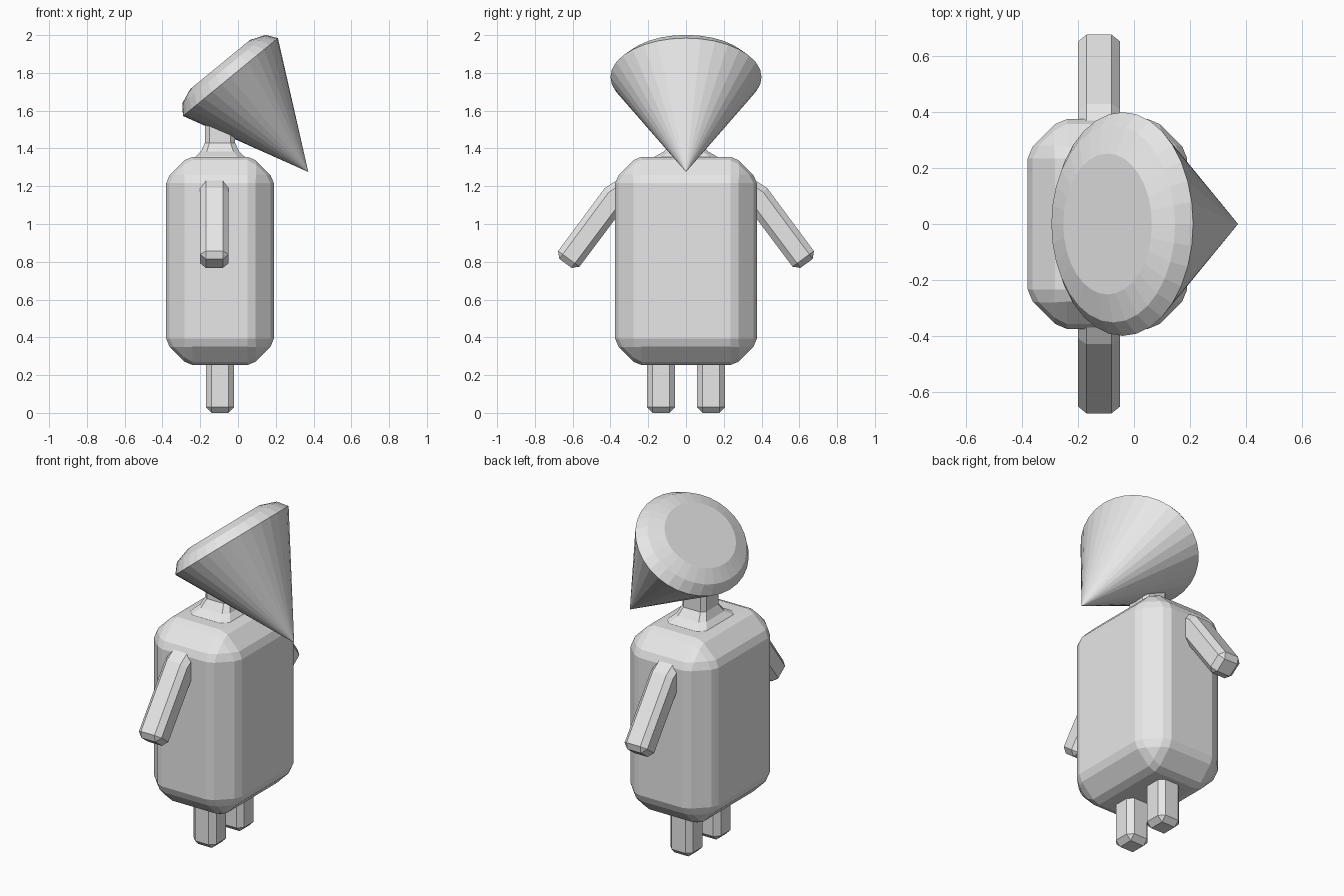
import bpy, bmesh, math
from mathutils import Vector

if "Cube" in bpy.data.objects:
    bpy.data.objects.remove(bpy.data.objects["Cube"])

grey = bpy.data.materials.new("plain grey")
grey.diffuse_color = (0.8, 0.8, 0.8, 1)
grey.use_nodes = True
grey.node_tree.nodes["Principled BSDF"].inputs["Base Color"].default_value = grey.diffuse_color


def make(name, verts, faces, bevels=(), mirror=False):
    """Mesh object with optional chained chamfers and a mirror across y = 0."""
    me = bpy.data.meshes.new(name)
    me.from_pydata([tuple(v) for v in verts], [], faces)
    bm = bmesh.new()
    bm.from_mesh(me)
    bmesh.ops.recalc_face_normals(bm, faces=bm.faces)
    bm.to_mesh(me)
    bm.free()
    me.materials.append(grey)
    ob = bpy.data.objects.new(name, me)
    bpy.context.collection.objects.link(ob)
    for width in bevels:
        m = ob.modifiers.new("bevel", 'BEVEL')
        m.width = width
        m.segments = 1
        m.limit_method = 'ANGLE'
        m.angle_limit = math.radians(25)
    if mirror:
        m = ob.modifiers.new("mirror", 'MIRROR')
        m.use_axis = (False, True, False)
        m.use_mirror_merge = False
    return ob


def loft(name, rings, tip=None, **kw):
    """Skin equal-length rings; close the start with a tip or a cap, the end with a cap."""
    n = len(rings[0])
    verts = [v for r in rings for v in r]
    faces = []
    for k in range(len(rings) - 1):
        for i in range(n):
            j = (i + 1) % n
            faces.append((k*n + i, k*n + j, (k+1)*n + j, (k+1)*n + i))
    last = (len(rings) - 1) * n
    faces.append(tuple(range(last, last + n)))
    if tip is None:
        faces.append(tuple(reversed(range(n))))
    else:
        verts.append(tip)
        faces += [(len(verts) - 1, (i + 1) % n, i) for i in range(n)]
    return make(name, verts, faces, **kw)


def box(name, x, y, z, **kw):
    rings = [[(x[0], y[0], h), (x[1], y[0], h), (x[1], y[1], h), (x[0], y[1], h)] for h in z]
    return loft(name, rings, **kw)


# Torso: wide chamfer, then a fine one
box("torso", (-0.38, 0.19), (-0.375, 0.375), (0.253, 1.356), bevels=(0.115, 0.025))

# Legs
box("legs", (-0.17, -0.02), (0.057, 0.207), (0.0, 0.40), bevels=(0.03,), mirror=True)

# Arms: bent side profile pushed through x
profile = [(0.30, 1.275), (0.43, 1.19), (0.695, 0.833), (0.582, 0.750), (0.30, 1.126)]
loft("arms", [[(x, y, z) for y, z in profile] for x in (-0.20, -0.05)],
     bevels=(0.03,), mirror=True)


# Neck: cut-corner column flaring onto the shoulders
def neck_ring(hx, hy, z):
    c = 0.3 * min(hx, hy)
    pts = [(hx, hy - c), (hx - c, hy), (-hx + c, hy), (-hx, hy - c),
           (-hx, -hy + c), (-hx + c, -hy), (hx - c, -hy), (hx, -hy + c)]
    return [(x - 0.095, y, z) for x, y in pts]


loft("neck", [neck_ring(*r) for r in ((0.14, 0.18, 1.34), (0.13, 0.165, 1.357),
                                      (0.10, 0.115, 1.385), (0.08, 0.08, 1.43),
                                      (0.08, 0.08, 1.60))])

# Head: tilted, flattened cone with a rounded-off back
centre = Vector((-0.04, 0, 1.778))
axis = Vector((0.634, 0, -0.773)).normalized()
up = Vector((-axis.z, 0, axis.x))
SIDES = 32


def head_ring(scale, back):
    return [centre - axis * back
            + up * (0.325 * scale * math.cos(2 * math.pi * i / SIDES))
            + Vector((0, 0.40 * scale * math.sin(2 * math.pi * i / SIDES), 0))
            for i in range(SIDES)]


loft("head", [head_ring(1, 0), head_ring(0.88, 0.054), head_ring(0.63, 0.086)],
     tip=centre + axis * 0.65)
